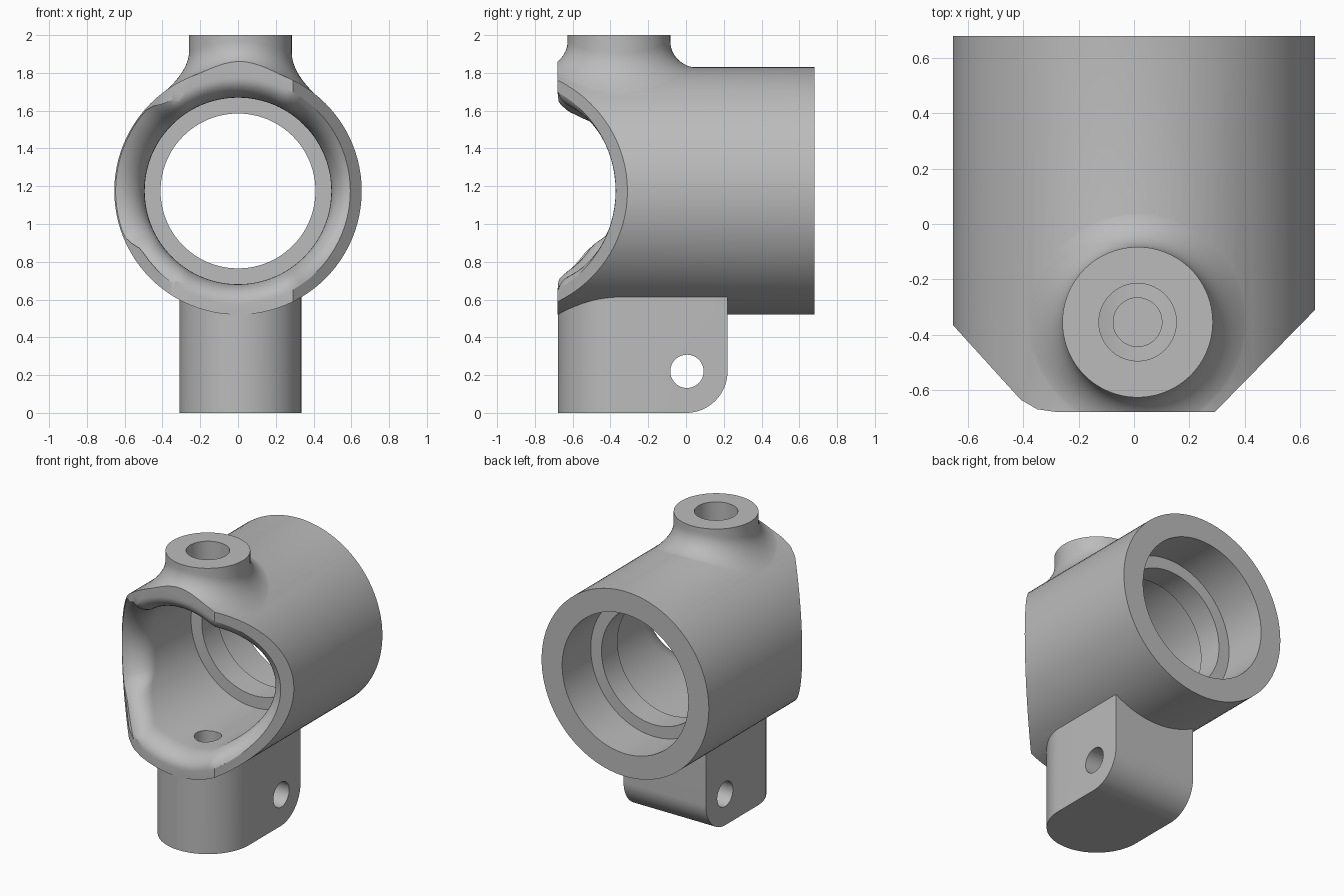
import bpy, bmesh
from math import sin, cos, pi, sqrt, radians
from mathutils import Matrix

cube = bpy.data.objects.get("Cube")
if cube:
    bpy.data.objects.remove(cube, do_unlink=True)

AXIS_Z, TUBE_R, BORE_R = 1.175, 0.655, 0.494
BOLT_X, BOLT_Y = 0.013, -0.355
SEG = 96

metal = bpy.data.materials.new("grey_metal")
metal.use_nodes = True
metal.diffuse_color = (0.5, 0.5, 0.5, 1)
metal.node_tree.nodes["Principled BSDF"].inputs["Base Color"].default_value = (0.5, 0.5, 0.5, 1)


def finish(name, bm):
    bmesh.ops.recalc_face_normals(bm, faces=bm.faces)
    mesh = bpy.data.meshes.new(name)
    bm.to_mesh(mesh)
    bm.free()
    mesh.materials.append(metal)
    ob = bpy.data.objects.new(name, mesh)
    bpy.context.collection.objects.link(ob)
    return ob


def loft(name, rings):
    """Skin a list of closed rings and cap both ends."""
    bm = bmesh.new()
    loops = [[bm.verts.new(p) for p in ring] for ring in rings]
    n = len(loops[0])
    for a, b in zip(loops, loops[1:]):
        for i in range(n):
            j = (i + 1) % n
            bm.faces.new((a[i], a[j], b[j], b[i]))
    bm.faces.new(loops[0])
    bm.faces.new(loops[-1])
    return finish(name, bm)


def cylinder(name, axis, center, radius, start, end):
    """Cylinder along an axis; center holds the other two coordinates."""
    def point(a, h):
        p = [center[0] + radius * cos(a), center[1] + radius * sin(a)]
        p.insert("xyz".index(axis), h)
        return p
    angles = [2 * pi * i / SEG for i in range(SEG)]
    return loft(name, [[point(a, h) for a in angles] for h in (start, end)])


def boolean(target, tool, operation):
    mod = target.modifiers.new(operation, 'BOOLEAN')
    mod.object, mod.operation, mod.solver = tool, operation, 'EXACT'
    bpy.context.view_layer.objects.active = target
    bpy.ops.object.modifier_apply(modifier=mod.name)
    bpy.data.objects.remove(tool, do_unlink=True)


# Main tube
body = cylinder("bearing_housing", "y", (0, AXIS_Z), TUBE_R, -0.9, 0.68)


# Top boss, with a fillet that follows the tube
def boss_point(angle, phi):
    r = 0.272 + 0.15 * (1 - cos(phi))
    x = BOLT_X + r * cos(angle)
    tube_top = AXIS_Z + sqrt(TUBE_R ** 2 - x * x)
    return (x, BOLT_Y + r * sin(angle), tube_top - 0.003 + 0.14 * (1 - sin(phi)))


angles = [2 * pi * i / SEG for i in range(SEG)]
rings = [[boss_point(a, pi / 2 * k / 12) for a in angles] for k in range(13)]
rings.insert(0, [(x, y, 2.0) for x, y, z in rings[0]])
rings.append([(x, y, 1.45) for x, y, z in rings[-1]])
boss = loft("top_boss", rings)

# Clamp leg: round front in plan, rounded lower back corner
LEG_R = 0.3225
plan = [(BOLT_X + LEG_R * cos(a), BOLT_Y + LEG_R * sin(a))
        for a in [pi + pi * i / 48 for i in range(49)]]
plan += [(BOLT_X + LEG_R, 0.5), (BOLT_X - LEG_R, 0.5)]
leg = loft("leg", [[(x, y, z) for x, y in plan] for z in (0, 0.62)])
side = [(0.22, 0.8), (-1, 0.8), (-1, -0.2), (-0.1, -0.2), (-0.1, 0)]
side += [(0.22 * sin(a), 0.22 - 0.22 * cos(a)) for a in [pi / 2 * i / 20 for i in range(21)]]
leg_side = loft("leg_side", [[(x, y, z) for y, z in side] for x in (-1, 1)])
boolean(leg, leg_side, 'INTERSECT')

boolean(body, boss, 'UNION')
boolean(body, leg, 'UNION')

# Angled front trim
trim = [(1, -1.2), (1, 0.035), (0.655, -0.31), (0.292, -0.68), (-0.28, -0.68),
        (-0.35, -0.67), (-0.41, -0.635), (-0.655, -0.365), (-1, 0.015), (-1, -1.2)]
boolean(body, loft("front_trim", [[(x, y, z) for x, y in trim] for z in (0.48, 2.3)]),
        'DIFFERENCE')


# Front bore with a flared mouth that follows the trimmed edge
def mouth_radius(a):
    w = min(1, max(0, (cos(a - radians(170)) - 0.74) / 0.12))
    return 0.598 + 0.05 * w * w * (3 - 2 * w)


def mouth_point(a, phi):
    rim = mouth_radius(a)
    x = rim * cos(a)
    edge = max(-0.68, abs(x) - (0.97 if x > 0 else 1.02))
    r = BORE_R + (rim - BORE_R) * (1 - cos(phi))
    return (r * cos(a), edge + 0.15 * (1 - sin(phi)), AXIS_Z + r * sin(a))


rings = [[mouth_point(a, pi / 2 * k / 10) for a in angles] for k in range(11)]
rings.insert(0, [(x, 0.18, z) for x, y, z in rings[0]])
rings.append([(x, -1.1, z) for x, y, z in rings[-1]])
boolean(body, loft("front_bore", rings), 'DIFFERENCE')

# Rear bore, inner shoulder, bolt holes and cross pin hole
for name, axis, center, radius, start, end in (
        ("rear_bore", "y", (0, AXIS_Z), BORE_R, 0.36, 0.9),
        ("shoulder_bore", "y", (0, AXIS_Z), 0.41, 0.1, 0.5),
        ("boss_hole", "z", (BOLT_X, BOLT_Y), 0.14, 1.4, 2.2),
        ("leg_hole", "z", (BOLT_X, BOLT_Y), 0.088, 0.2, 1.0),
        ("pin_hole", "x", (0.005, 0.22), 0.088, -1, 1)):
    boolean(body, cylinder(name, axis, center, radius, start, end), 'DIFFERENCE')

# Smooth shading with crisp edges
bpy.ops.object.select_all(action='DESELECT')
body.select_set(True)
bpy.context.view_layer.objects.active = body
bpy.ops.object.shade_smooth_by_angle(angle=radians(28))
